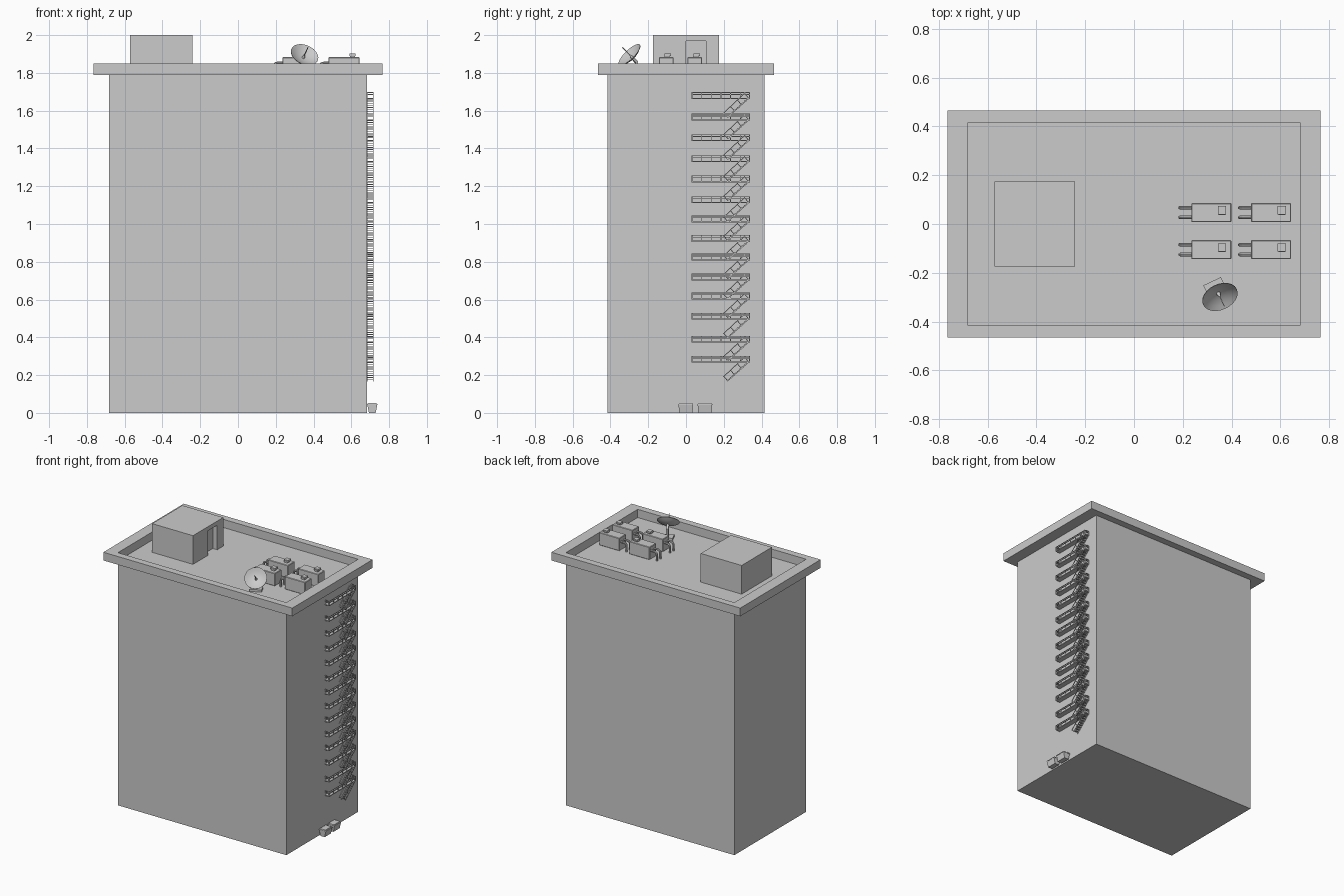
import bpy, bmesh, math
from mathutils import Vector, Matrix

if "Cube" in bpy.data.objects:
    bpy.data.objects.remove(bpy.data.objects["Cube"])

FLOOR = 1.79


def add_box(bm, x0, x1, y0, y1, z0, z1):
    size = Matrix.Diagonal((x1 - x0, y1 - y0, z1 - z0, 1))
    mid = Matrix.Translation(((x0 + x1) / 2, (y0 + y1) / 2, (z0 + z1) / 2))
    return bmesh.ops.create_cube(bm, size=1, matrix=mid @ size)["verts"]


def add_bar(bm, a, b, w, h):
    """Square bar from point a to b, w wide and h high."""
    a, b = Vector(a), Vector(b)
    d = b - a
    rot = d.to_track_quat('Y', 'Z').to_matrix().to_4x4()
    m = Matrix.Translation((a + b) / 2) @ rot @ Matrix.Diagonal((w, d.length, h, 1))
    bmesh.ops.create_cube(bm, size=1, matrix=m)


def finish(bm, name, loc=(0, 0, 0)):
    bmesh.ops.recalc_face_normals(bm, faces=bm.faces)
    me = bpy.data.meshes.new(name)
    bm.to_mesh(me)
    bm.free()
    return place(me, name, loc)


def place(me, name, loc):
    ob = bpy.data.objects.new(name, me)
    ob.location = loc
    bpy.context.collection.objects.link(ob)
    return ob


def box(name, *dims):
    bm = bmesh.new()
    add_box(bm, *dims)
    return finish(bm, name)


# Main block
box("tower_body", -.682, .682, -.415, .415, 0, FLOOR)

# Overhanging parapet ring around the roof
bm = bmesh.new()
loops = []
for x, y, z in ((.682, .415, FLOOR), (.765, .465, FLOOR), (.765, .465, 1.85), (.682, .415, 1.85)):
    loops.append([bm.verts.new((sx * x, sy * y, z)) for sx, sy in ((-1, -1), (1, -1), (1, 1), (-1, 1))])
for i in range(4):
    p, q = loops[i], loops[(i + 1) % 4]
    for j in range(4):
        k = (j + 1) % 4
        bm.faces.new((p[j], p[k], q[k], q[j]))
finish(bm, "parapet")

# Stair house with a recessed doorway
house = box("stair_house", -.573, -.242, -.175, .175, FLOOR, 2.0)
cutter = box("door_cutter", -.278, -.2, 0, .105, FLOOR - .05, 1.97)
cutter.hide_render = True
cutter.display_type = 'WIRE'
mod = house.modifiers.new("doorway", 'BOOLEAN')
mod.operation = 'DIFFERENCE'
mod.solver = 'EXACT'
mod.object = cutter

# Roof air units: casing, capped vent, two bent pipes
bm = bmesh.new()
casing = add_box(bm, -.082, .082, -.039, .039, 0, .093)
edges = {e for v in casing for e in v.link_edges}
bmesh.ops.bevel(bm, geom=list(edges), offset=.003, segments=1, affect='EDGES')
add_box(bm, .03, .058, -.01, .018, .09, .104)
add_box(bm, .027, .061, -.008, .026, .1, .112)
RINGS, SIDES, R = 5, 8, .0075
for py in (-.02, .02):
    path = [(Vector((-.078, py, .062)), 0)]
    for i in range(RINGS):
        t = math.pi / 2 * i / (RINGS - 1)
        path.append((Vector((-.108 - .02 * math.sin(t), py, .042 + .02 * math.cos(t))), t))
    path.append((Vector((-.128, py, 0)), math.pi / 2))
    prev = None
    for c, t in path:
        out = Vector((-math.sin(t), 0, math.cos(t)))
        ring = [bm.verts.new(c + R * (math.cos(a) * out + math.sin(a) * Vector((0, 1, 0))))
                for a in (2 * math.pi * s / SIDES for s in range(SIDES))]
        if prev:
            for s in range(SIDES):
                n = (s + 1) % SIDES
                bm.faces.new((prev[s], prev[n], ring[n], ring[s]))
        else:
            bm.faces.new(ring)
        prev = ring
    bm.faces.new(prev)
unit = finish(bm, "air_unit", (.317, .047, FLOOR))
for x, y in ((.562, .047), (.317, -.105), (.562, -.105)):
    place(unit.data, "air_unit", (x, y, FLOOR))

# Satellite dish: bowl of revolution with thickness, tilted up and forward
normal = Vector((.31, -.66, .68)).normalized()
rim = Vector((.353, -.300, 1.897))
rot = normal.to_track_quat('Z', 'Y').to_matrix().to_4x4()
bm = bmesh.new()
RAD, DEPTH, N = .076, .024, 24
prof = [(r * RAD, DEPTH * (r * r - 1)) for r in (0, .25, .5, .75, 1)]
prof += [(r * RAD, DEPTH * (r * r - 1) - .003) for r in (1, .75, .5, .25, 0)]
vs = [bm.verts.new((r, 0, z)) for r, z in prof]
es = [bm.edges.new(p) for p in zip(vs, vs[1:])]
bmesh.ops.spin(bm, geom=vs + es, axis=(0, 0, 1), cent=(0, 0, 0), angle=2 * math.pi, steps=N)
bmesh.ops.remove_doubles(bm, verts=bm.verts, dist=.0002)
bmesh.ops.transform(bm, matrix=Matrix.Translation(rim) @ rot, verts=bm.verts)
dish = finish(bm, "dish_bowl")
bpy.context.view_layer.objects.active = dish
dish.select_set(True)
bpy.ops.object.shade_smooth_by_angle()

# Dish feed arm, base block and mast
bm = bmesh.new()
hub = rim - normal * DEPTH
add_bar(bm, hub, rim + normal * .055, .004, .004)
bmesh.ops.create_cone(bm, cap_ends=True, segments=10, radius1=.009, radius2=.003, depth=.02,
                      matrix=Matrix.Translation(hub + normal * .01) @ rot)
foot = Vector((.333, -.262, FLOOR))
add_bar(bm, foot + Vector((0, 0, .01)), foot + Vector((0, 0, .07)), .016, .016)
add_bar(bm, foot + Vector((0, 0, .066)), hub, .014, .014)
base = add_box(bm, -.04, .04, -.03, .03, 0, .016)
bmesh.ops.transform(bm, matrix=Matrix.Translation(foot) @ Matrix.Rotation(math.radians(25), 4, 'Z'), verts=base)
finish(bm, "dish_mount")

# Fire escape level: landing deck, railings and a flight going down
X0, X1, T = .681, .718, .004
xi, xo = X0 + T / 2, X1 - T / 2
bm = bmesh.new()
add_box(bm, X0, X1, .03, .338, -.036, -.030)
for z in (-.002, -.012):
    add_bar(bm, (xo, .03, z), (xo, .338, z), T, T)
    for y in (.032, .336):
        add_bar(bm, (X0, y, z), (X1, y, z), T, T)
for y in (.032, .083, .134, .185, .236, .287, .336):
    add_box(bm, X1 - T, X1, y - T / 2, y + T / 2, -.032, 0)
for y in (.032, .336):
    add_box(bm, X0, X0 + T, y - T / 2, y + T / 2, -.032, 0)
for x in (xi, xo):
    add_bar(bm, (x, .334, -.030), (x, .218, -.134), T, .006)
    add_bar(bm, (x, .313, -.004), (x, .197, -.112), T, T)
    for f in (.02, .35, .67, .98):
        y, z = .334 - .116 * f, -.030 - .104 * f
        add_bar(bm, (x, y, z), (x, y - .021, z + .024), T, T)
for i in range(9):
    y, z = .326 - .0125 * i, -.036 - .0113 * i
    add_box(bm, X0, X1, y - .006, y + .006, z - .002, z + .002)
levels = (1.698, 1.584, 1.475, 1.363, 1.257, 1.146, 1.045,
          .942, .843, .737, .637, .53, .408, .302)
level = finish(bm, "fire_escape_level", (0, 0, levels[0]))
for z in levels[1:]:
    place(level.data, "fire_escape_level", (0, 0, z))

# Two tapered waste bins at the foot of the wall
bm = bmesh.new()
body = add_box(bm, -.026, .026, -.038, .038, 0, .042)
for v in body:
    if v.co.z < .01:
        v.co.x *= .68
        v.co.y *= .95
add_box(bm, -.028, .028, -.039, .039, .042, .047)
lid = add_box(bm, -.026, .024, -.036, .036, .047, .052)
for v in lid:
    if v.co.z > .05:
        v.co.x *= .9
        v.co.y *= .95
bin_ob = finish(bm, "waste_bin", (.711, -.001, 0))
place(bin_ob.data, "waste_bin", (.711, .1, 0))
